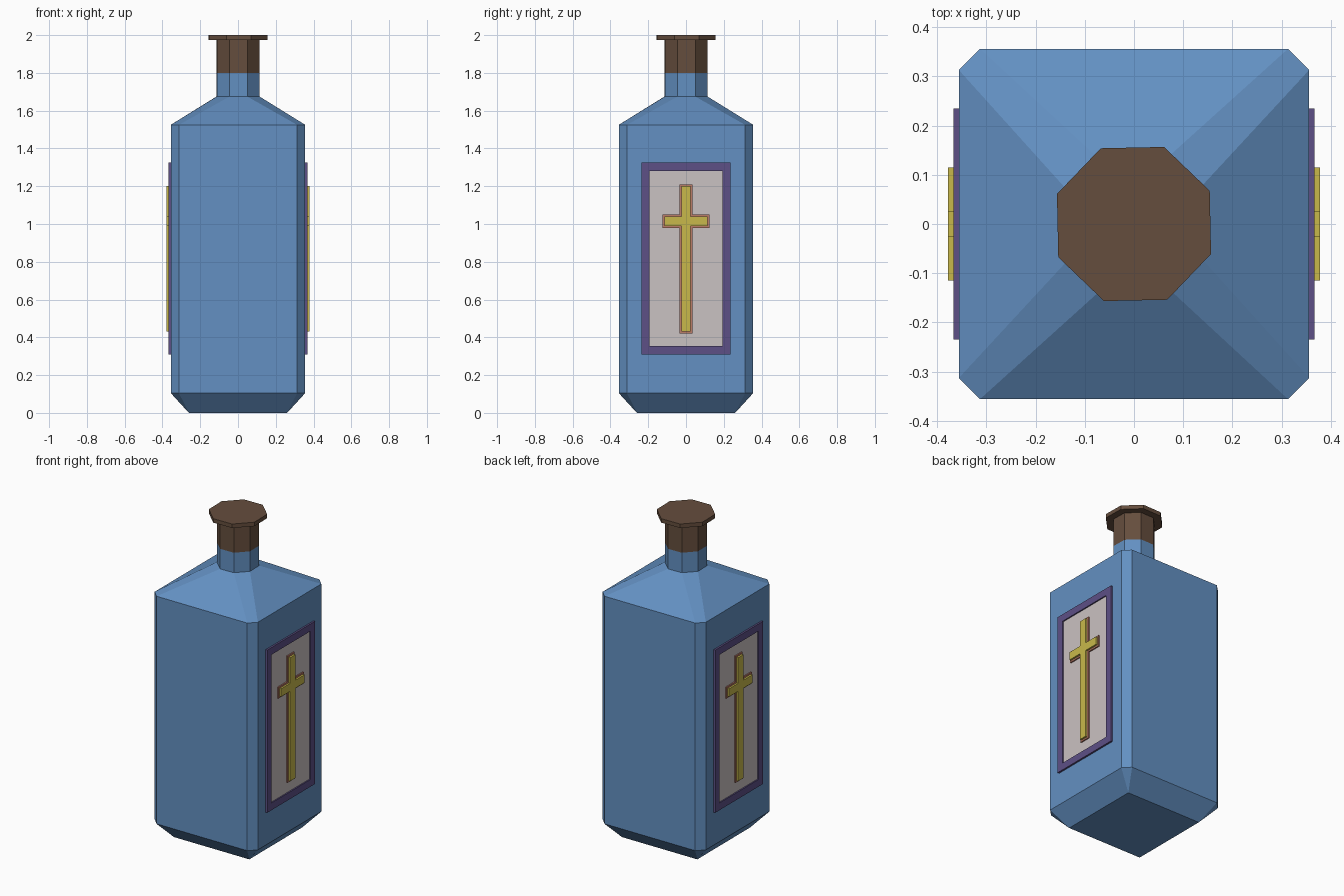
import bpy, bmesh
from math import cos, sin, radians

if "Cube" in bpy.data.objects:
    bpy.data.objects.remove(bpy.data.objects["Cube"])


def material(name, rgb):
    m = bpy.data.materials.new(name)
    m.diffuse_color = (*rgb, 1)
    m.use_nodes = True
    m.node_tree.nodes["Principled BSDF"].inputs["Base Color"].default_value = m.diffuse_color
    return m


BLUE = material("blue_glass", (0.125, 0.28, 0.54))
BROWN = material("brown_cork", (0.13, 0.075, 0.047))
PURPLE = material("purple_trim", (0.11, 0.08, 0.24))
BEIGE = material("pale_paper", (0.59, 0.54, 0.54))
GOLD = material("gold", (0.58, 0.485, 0.07))
RED = material("red_outline", (0.50, 0.20, 0.14))


def loft(name, rings, mat, start=True, end=True, loop=False, mirror=False):
    """Skin a list of equally sized point rings, with optional end caps."""
    bm = bmesh.new()
    vs = [[bm.verts.new(p) for p in ring] for ring in rings]
    n = len(vs[0])
    pairs = list(zip(vs, vs[1:])) + ([(vs[-1], vs[0])] if loop else [])
    for a, b in pairs:
        for i in range(n):
            j = (i + 1) % n
            bm.faces.new((a[i], a[j], b[j], b[i]))
    if start and not loop:
        bm.faces.new(vs[0][::-1])
    if end and not loop:
        bm.faces.new(vs[-1])
    bmesh.ops.remove_doubles(bm, verts=bm.verts, dist=1e-5)
    bmesh.ops.recalc_face_normals(bm, faces=bm.faces)
    me = bpy.data.meshes.new(name)
    bm.to_mesh(me)
    bm.free()
    me.materials.append(mat)
    ob = bpy.data.objects.new(name, me)
    bpy.context.collection.objects.link(ob)
    if mirror:
        ob.modifiers.new("other_side", 'MIRROR').use_axis[0] = True
    return ob


def square(h, c, z):
    """Square ring of half-width h with corners cut by c."""
    k = h - c
    return [(x, y, z) for x, y in ((h, -k), (h, k), (k, h), (-k, h),
                                   (-h, k), (-h, -k), (-k, -h), (k, -h))]


def octagon(r, z):
    """Regular octagon, turned very slightly, matching square()'s order."""
    angles = [radians(-22.5 + 45 * i + 1.2) for i in range(8)]
    return [(r * cos(a), r * sin(a), z) for a in angles]


def rect(x, w, z0, z1):
    return [(x, -w, z0), (x, w, z0), (x, w, z1), (x, -w, z1)]


def cross(x, g):
    """Cross outline in the YZ plane, grown outward by g."""
    a, b = 0.025 + g, 0.115 + g
    z0, z1, z2, z3 = 0.43 - g, 0.99 - g, 1.04 + g, 1.20 + g
    half = [(a, z0), (a, z1), (b, z1), (b, z2), (a, z2), (a, z3)]
    return [(x, y, z) for y, z in half] + [(x, -y, z) for y, z in half[::-1]]


# Bottle: tapered foot, chamfered body, shoulder and neck
loft("bottle", [square(0.26, 0, 0), square(0.356, 0.043, 0.105),
                square(0.356, 0.043, 1.525), octagon(0.122, 1.675),
                octagon(0.122, 1.80)], BLUE, end=False)

# Stopper with flat lid
loft("stopper", [octagon(0.122, 1.80), octagon(0.122, 1.975),
                 octagon(0.168, 1.975), octagon(0.168, 2.0)], BROWN, start=False)

# Labels on both sides: paper, raised border, outlined cross
loft("label_paper", [rect(0.354, 0.20, 0.35, 1.285), rect(0.359, 0.20, 0.35, 1.285)],
     BEIGE, mirror=True)
outer, inner = (0.235, 0.31, 1.325), (0.193, 0.355, 1.28)
loft("label_border", [rect(0.354, *outer), rect(0.367, *outer),
                      rect(0.367, *inner), rect(0.354, *inner)],
     PURPLE, loop=True, mirror=True)
loft("cross_outline", [cross(0.357, 0.01), cross(0.367, 0.01)], RED, mirror=True)
loft("cross", [cross(0.365, 0), cross(0.378, 0)], GOLD, mirror=True)
